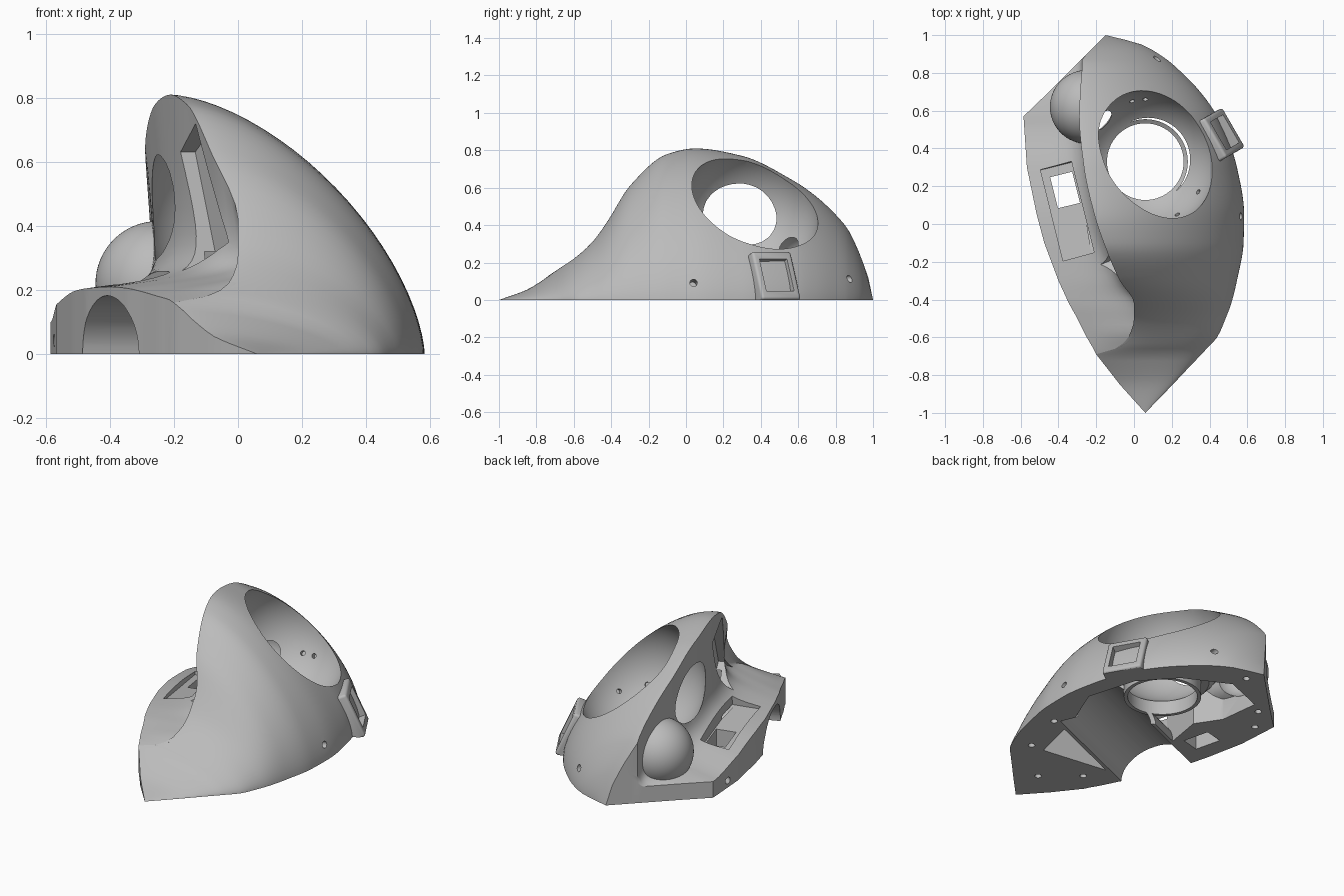
import bpy, bmesh, math
from mathutils import Matrix, Vector

default = bpy.data.objects.get("Cube")
if default:
    bpy.data.objects.remove(default, do_unlink=True)

grey = bpy.data.materials.new("plain grey")
grey.use_nodes = True
grey.diffuse_color = (0.5, 0.5, 0.5, 1)
grey.node_tree.nodes["Principled BSDF"].inputs["Base Color"].default_value = (0.5, 0.5, 0.5, 1)


# Helpers
def make(name, bm):
    bmesh.ops.recalc_face_normals(bm, faces=bm.faces)
    mesh = bpy.data.meshes.new(name)
    bm.to_mesh(mesh)
    bm.free()
    mesh.materials.append(grey)
    obj = bpy.data.objects.new(name, mesh)
    bpy.context.collection.objects.link(obj)
    return obj


def placed(center, angle=0, tilt=0, axis='Y'):
    return (Matrix.Translation(center) @ Matrix.Rotation(math.radians(angle), 4, 'Z')
            @ Matrix.Rotation(math.radians(tilt), 4, axis))


def box(name, size, matrix):
    bm = bmesh.new()
    bmesh.ops.create_cube(bm, size=1, matrix=matrix @ Matrix.Diagonal((*size, 1)))
    return make(name, bm)


def ball(name, center, radius, floor=None):
    bm = bmesh.new()
    bmesh.ops.create_uvsphere(bm, u_segments=64, v_segments=32, radius=radius,
                              matrix=Matrix.Translation(center))
    if floor is not None:
        clip_below(bm, floor)
    return make(name, bm)


def clip_below(bm, height):
    geom = bm.verts[:] + bm.edges[:] + bm.faces[:]
    bmesh.ops.bisect_plane(bm, geom=geom, plane_co=(0, 0, height),
                           plane_no=(0, 0, 1), clear_inner=True)
    bmesh.ops.holes_fill(bm, edges=[e for e in bm.edges if e.is_boundary])


def rod(name, center, direction, radius, length, squash=1, segments=16):
    bm = bmesh.new()
    turn = Vector(direction).to_track_quat('Z', 'Y').to_matrix().to_4x4()
    matrix = (Matrix.Translation(center) @ Matrix.Diagonal((1, 1, squash, 1)) @ turn)
    bmesh.ops.create_cone(bm, cap_ends=True, segments=segments, radius1=radius,
                          radius2=radius, depth=length, matrix=matrix)
    return make(name, bm)


def combine(target, other, operation):
    mod = target.modifiers.new(operation.lower(), 'BOOLEAN')
    mod.operation, mod.solver, mod.object = operation, 'EXACT', other
    bpy.context.view_layer.objects.active = target
    bpy.ops.object.modifier_apply(modifier=mod.name)
    bpy.data.objects.remove(other, do_unlink=True)


def cut(target, other):
    combine(target, other, 'DIFFERENCE')


# Stations: y, outer edge x, wing edge x, ridge x, ridge z, wing edge z
STATIONS = [
    (-1, .06, .06, .06, 0, 0), (-.85, .205, -.075, -.075, .055, .055),
    (-.76, .29, -.145, -.145, .11, .11),
    (-.69, .357, -.2, -.2, .16, .16), (-.66, .385, -.215, -.1, .18, .17),
    (-.6, .44, -.25, -.03, .22, .18), (-.5, .485, -.3, 0, .31, .195),
    (-.42, .515, -.345, 0, .42, .205), (-.3, .545, -.4, -.075, .61, .21),
    (-.1, .58, -.475, -.16, .78, .205), (.05, .583, -.515, -.21, .81, .195),
    (.3, .545, -.567, -.265, .77, .155), (.57, .44, -.585, -.29, .64, .1),
    (.7, .35, -.45, -.285, .55, .1), (.85, .2, -.3, -.275, .4, .1),
    (.87, .175, -.28, -.275, .37, .12), (.95, .04, -.2, -.2, .19, .19),
    (1, -.15, -.15, -.15, 0, 0)]


def slope(i, col):
    if i in (0, len(STATIONS) - 1):
        j = min(i, len(STATIONS) - 2)
        a, b = STATIONS[j], STATIONS[j + 1]
        return (b[col] - a[col]) / (b[0] - a[0])
    p, q, r = STATIONS[i - 1:i + 2]
    d, e = (q[col] - p[col]) / (q[0] - p[0]), (r[col] - q[col]) / (r[0] - q[0])
    return 2 * d * e / (d + e) if d * e > 0 else 0


def station(i, t, col):
    a, b = STATIONS[i], STATIONS[i + 1]
    if col == 2:
        return a[col] + (b[col] - a[col]) * t
    h = b[0] - a[0]
    return ((1 + 2 * t) * (1 - t) ** 2 * a[col] + t * t * (3 - 2 * t) * b[col]
            + h * t * (1 - t) * ((1 - t) * slope(i, col) - t * slope(i + 1, col)))


def section(y, xr, xl, xt, zt, ze):
    # Bulging palm side, then the hollow wall and wing
    xt = max(xt, xl)
    points = []
    for k in range(25):
        a = k / 24 * math.pi / 2
        points.append((xt + (xr - xt) * max(0, math.cos(a)) ** 1.27,
                       y, zt * math.sin(a) ** 1.27))
    cx, cz = xt + .05 * min(1, (xt - xl) * 4), min(zt, ze + .05)
    for k in range(1, 19):
        t = k / 18
        u, v, w = (1 - t) ** 3, 3 * t * (1 - t), t ** 3
        points.append((u * xt + v * cx + w * xl, y, u * zt + v * cz + w * ze))
    return points + [(xl, y, 0)]


def shell(name, scale=(1, 1, 1)):
    bm = bmesh.new()
    rows = []
    for i in range(len(STATIONS) - 1):
        a, b = STATIONS[i], STATIONS[i + 1]
        n = max(1, round((b[0] - a[0]) / .03))
        for s in range(n + (i == len(STATIONS) - 2)):
            t = s / n
            values = [station(i, t, col) for col in range(1, 6)]
            rows.append([bm.verts.new(p) for p in section(a[0] + (b[0] - a[0]) * t, *values)])
    for r, s in zip(rows, rows[1:]):
        for k in range(len(r)):
            j = (k + 1) % len(r)
            bm.faces.new((r[k], r[j], s[j], s[k]))
    bmesh.ops.remove_doubles(bm, verts=bm.verts, dist=.0004)
    bmesh.ops.triangulate(bm, faces=bm.faces)
    bmesh.ops.scale(bm, vec=scale, verts=bm.verts)
    return make(name, bm)


def collar(radius):
    return rod("bowl_collar", (.06, .33, .2), (0, 0, 1), radius, .26, 1, 64)


def tunnel(radius):
    return rod("wing_tunnel", (-.12, -.155, 0), (.92, .39, 0), radius, .96, .8, 64)


# Main body with the hollow thumb dome
body = shell("shell_body")
dome = (-.25, .62, .22)
combine(body, ball("thumb_dome", dome, .195), 'UNION')

# Underside cavity, leaving the bowl cup, its collar and the tunnel roof
bowl = (.075, .34, .455)
OUTLINE = [(.36, -.12), (.47, .15), (.38, .46), (.2, .66), (-.08, .8), (-.33, .7),
           (-.3, .45), (-.2, .3), (-.25, 0), (-.18, -.44), (.27, -.5)]
bm = bmesh.new()
base = bm.faces.new([bm.verts.new((x, y, -.1)) for x, y in OUTLINE])
top = bmesh.ops.extrude_face_region(bm, geom=[base])["geom"]
bmesh.ops.translate(bm, vec=(0, 0, .42), verts=[v for v in top if isinstance(v, bmesh.types.BMVert)])
cavity = make("cavity_cutter", bm)
limit = shell("cavity_limit", (.9, .93, .86))
limit.data.transform(Matrix.Translation((0, 0, -.01)))
combine(cavity, limit, 'INTERSECT')
cut(cavity, ball("bowl_cup", bowl, .405, .16))
cut(cavity, collar(.225))
cut(cavity, tunnel(.25))
cut(body, cavity)
cut(body, ball("dome_hollow", dome, .14))
cut(body, ball("bowl_cutter", bowl, .37))
cut(body, rod("collar_bore", (.06, .33, .1), (0, 0, 1), .203, .4, 1, 64))

# Arched tunnel through the wing edge, stopping at the collar
arch = tunnel(.228)
cut(arch, collar(.226))
cut(body, arch)

# Wing pocket with its through hole, and the wall pocket
cut(body, box("wing_pocket", (.17, .5, .2), placed((-.355, .075, .274), 14, -6, 'X')))
cut(body, box("wing_opening", (.12, .17, .6), placed((-.365, .18, .0), 14)))
cut(body, box("wall_pocket", (.14, .19, .42), placed((-.13, -.18, .49), 22, -28, 'X')))

# Screw holes
for x, y in [(.36, -.5), (.1, -.75), (-.1, -.58), (-.5, .5), (-.4, .65), (-.1, .9), (.44, -.2)]:
    cut(body, rod("screw_cutter", (x, y, 0), (0, 0, 1), .02, .08))
for x, y, z in [(.56, .04, .09), (.12, .86, .11), (-.56, .4, .04)]:
    cut(body, rod("side_hole_cutter", (x, y, z), (x, y, .1), .02, .16))
for x, y in [(-.01, .65), (.06, .66), (.34, .17), (.23, .05)]:
    z = bowl[2] - math.sqrt(max(0, .37 ** 2 - (x - bowl[0]) ** 2 - (y - bowl[1]) ** 2))
    cut(body, rod("bowl_hole_cutter", (x, y, z), Vector((x, y, z)) - Vector(bowl), .014, .06))

# Tilted open lug on the outer side
pose = placed((.445, .465, .115), 30, -24)
lug = box("side_lug", (.09, .24, .28), pose)
bevel = lug.modifiers.new("rounded", 'BEVEL')
bevel.width, bevel.segments = .015, 3
bpy.context.view_layer.objects.active = lug
bpy.ops.object.modifier_apply(modifier=bevel.name)
cut(lug, box("lug_pocket", (.14, .17, .19), pose @ Matrix.Translation((.04, 0, 0))))
bm = bmesh.new()
bm.from_mesh(lug.data)
clip_below(bm, 0)
bm.to_mesh(lug.data)
bm.free()

# Smooth curved surfaces, keep rims crisp
for obj in (body, lug):
    bpy.ops.object.select_all(action='DESELECT')
    obj.select_set(True)
    bpy.context.view_layer.objects.active = obj
    bpy.ops.object.shade_smooth_by_angle(angle=math.radians(30))
